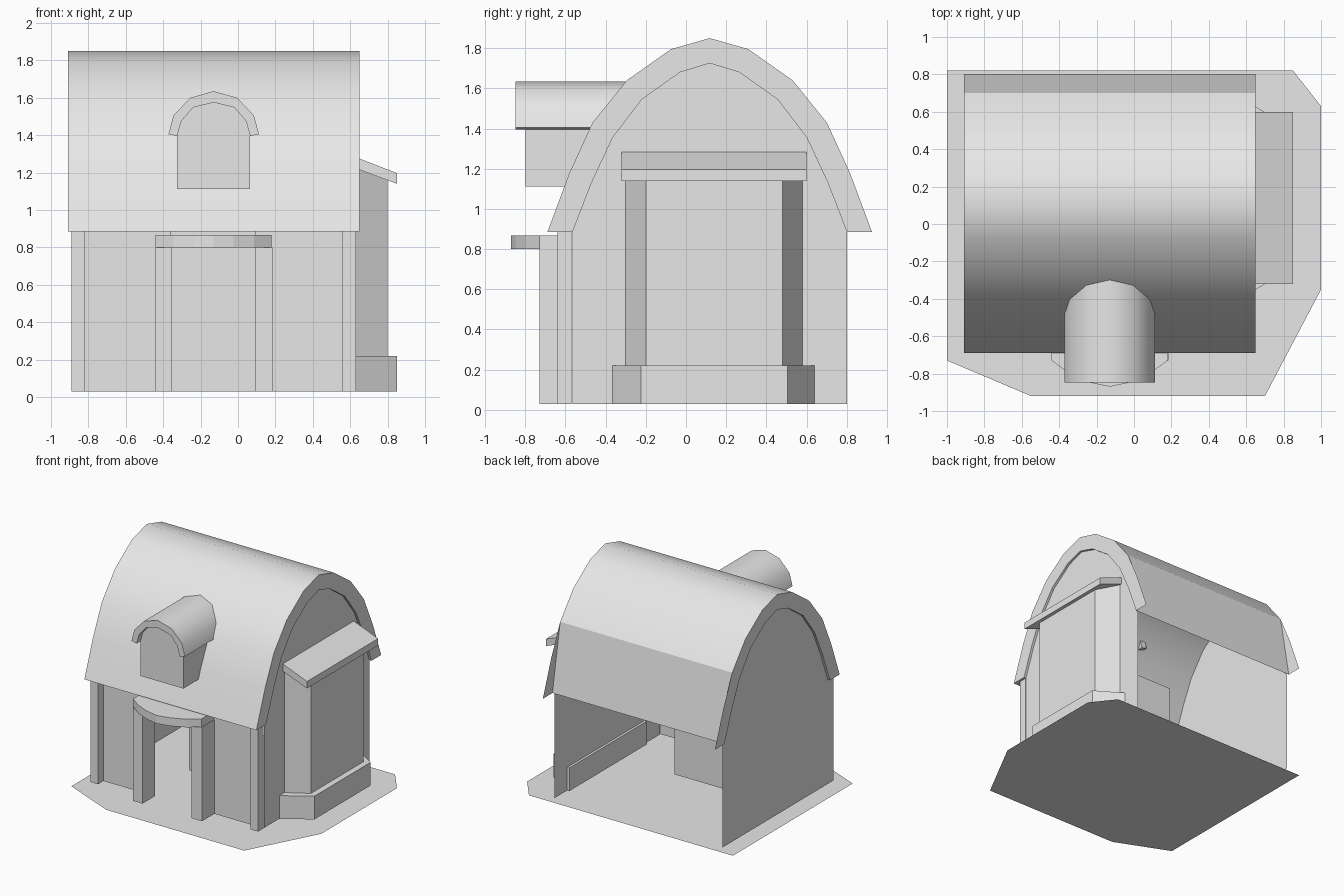
import bpy, math

cube = bpy.data.objects.get("Cube")
if cube:
    bpy.data.objects.remove(cube)

# One plain grey
grey = bpy.data.materials.new("plain_grey")
grey.use_nodes = True
grey.diffuse_color = (0.8, 0.8, 0.8, 1)
for node in grey.node_tree.nodes:
    if node.type == 'BSDF_PRINCIPLED':
        node.inputs["Base Color"].default_value = (0.8, 0.8, 0.8, 1)

FLOOR = 0.03
EAVE = 0.885


def make(name, verts, faces, smooth=()):
    mesh = bpy.data.meshes.new(name)
    mesh.from_pydata(verts, [], faces)
    mesh.materials.append(grey)
    for i in smooth:
        mesh.polygons[i].use_smooth = True
    mesh.update()
    obj = bpy.data.objects.new(name, mesh)
    bpy.context.collection.objects.link(obj)
    return obj


def prism(name, outline, lo, hi, place):
    """Solid between lo and hi; place(a, b, depth) gives the 3D point."""
    n = len(outline)
    verts = [place(a, b, d) for d in (lo, hi) for a, b in outline]
    faces = [tuple(reversed(range(n))), tuple(range(n, 2 * n))]
    faces += [(i, (i + 1) % n, n + (i + 1) % n, n + i) for i in range(n)]
    return make(name, verts, faces)


def upright(a, b, d):
    return (a, b, d)


def facing_front(a, b, d):
    return (a, -d, b)


def box(name, x0, x1, y0, y1, z0, z1):
    return prism(name, [(x0, y0), (x1, y0), (x1, y1), (x0, y1)], z0, z1, upright)


def mirrored(half, centre):
    """Complete a half profile, whose last point lies on the centre line."""
    return half + [(2 * centre - a, b) for a, b in reversed(half[:-1])]


def shell(name, outer, inner, lo, hi, place, flat=(), flip=False, outer_skin=None):
    """Thick curved sheet: smooth skins, flat ends and rims."""
    n = len(outer)
    skin = outer_skin or outer
    rings = [outer, inner]
    verts = [place(a, b, d) for d in (lo, hi) for ring in rings for a, b in ring]
    base = len(verts)
    verts += [place(a, b, d) for d in (lo, hi) for a, b in skin]
    m = len(skin)
    faces = [(base + i, base + i + 1, base + m + i + 1, base + m + i) for i in range(m - 1)]
    smooth = [i for i in range(m - 1) if i not in flat]
    for i in range(n - 1):
        smooth.append(len(faces))
        faces.append((n + i + 1, n + i, 3 * n + i, 3 * n + i + 1))
    for i in range(n - 1):
        faces.append((i + 1, i, n + i, n + i + 1))
        faces.append((2 * n + i, 2 * n + i + 1, 3 * n + i + 1, 3 * n + i))
    faces.append((0, 2 * n, 3 * n, n))
    if skin is outer:
        faces.append((n - 1, 2 * n - 1, 4 * n - 1, 3 * n - 1))
    if flip:
        faces = [tuple(reversed(f)) for f in faces]
    return make(name, verts, faces, smooth)


# Ground slab
make("ground", [(x, y, 0) for x, y in [
    (-1, 0.82), (-1, -0.73), (-0.55, -0.92), (0.7, -0.92),
    (1, -0.35), (1, 0.63), (0.85, 0.82)]], [tuple(range(7))])

# Main roof: arched shell whose lowest rear panel is pulled inward
MID = 0.118
outer = mirrored([(-0.69, EAVE), (-0.58, 1.18), (-0.465, 1.43), (-0.295, 1.64),
                  (-0.075, 1.795), (MID, 1.85)], MID)
inner = mirrored([(-0.565, EAVE), (-0.47, 1.13), (-0.365, 1.355), (-0.22, 1.545),
                  (-0.03, 1.68), (MID, 1.725)], MID)
rear_skin = outer[:-2] + [inner[-1]]
shell("roof", outer, inner, -0.91, 0.65, lambda a, b, d: (d, a, b),
      flat=(len(rear_skin) - 2,), flip=True, outer_skin=rear_skin)

# Gable walls
gable = [(inner[0][0], FLOOR)] + inner + [(inner[-1][0], FLOOR)]
for name, x, step in (("left_gable_wall", 0.63, -1), ("right_gable_wall", -0.89, 1)):
    loop = list(range(len(gable)))[::step]
    make(name, [(x, y, z) for y, z in gable], [tuple(loop)])

# Front wall panels on both sides of the doorway
for name, x0, x1 in (("front_wall_right", -0.89, -0.36), ("front_wall_left", 0.09, 0.63)):
    make(name, [(x0, -0.57, FLOOR), (x1, -0.57, FLOOR), (x1, -0.57, 0.9), (x0, -0.57, 0.9)],
         [(0, 1, 2, 3)])

# Corner posts and door jambs
box("corner_post_right", -0.89, -0.82, -0.64, -0.57, FLOOR, EAVE)
box("corner_post_left", 0.56, 0.63, -0.64, -0.57, FLOOR, EAVE)
box("door_jamb_right", -0.44, -0.355, -0.73, -0.57, FLOOR, 0.80)
box("door_jamb_left", 0.09, 0.185, -0.73, -0.57, FLOOR, 0.80)

# Curved canopy above the door
canopy = mirrored([(-0.44, -0.57), (-0.44, -0.73), (-0.345, -0.80),
                   (-0.235, -0.848), (-0.13, -0.87)], -0.13)
prism("door_canopy", canopy, 0.80, 0.867, upright)

# Screen inside, behind the doorway, facing the rear
make("inner_screen", [(-0.41, -0.05, FLOOR), (0.14, -0.05, FLOOR),
                      (0.14, -0.05, 0.95), (-0.41, -0.05, 0.95)], [(3, 2, 1, 0)])

# Side bay: plinth, body and sloping cap
prism("bay_plinth", [(0.61, -0.365), (0.63, -0.365), (0.85, -0.225), (0.85, 0.505),
                     (0.63, 0.64), (0.61, 0.64)], FLOOR, 0.22, upright)
plan = [(0.63, -0.30), (0.80, -0.20), (0.80, 0.48), (0.63, 0.58)]
bay = prism("bay_body", plan, 0.22, 1.2, upright)
for v in bay.data.vertices:
    if v.co.z > 1:
        v.co.z = 1.225 - 0.38 * (v.co.x - 0.63)
prism("bay_cap", [(0.61, 1.23), (0.85, 1.14), (0.85, 1.197), (0.61, 1.29)],
      -0.60, 0.32, facing_front)

# Dormer: arched body and overhanging arched roof
C = -0.13
arch_out = mirrored([(-0.372, 1.405), (-0.345, 1.505), (-0.255, 1.60), (C, 1.635)], C)
arch_in = mirrored([(-0.325, 1.395), (-0.303, 1.475), (-0.24, 1.548), (C, 1.575)], C)
body = [(0.065, 1.112)] + arch_in[::-1] + [(-0.325, 1.112)]
prism("dormer_body", body, 0.45, 0.80, facing_front)
shell("dormer_roof", arch_out, arch_in, 0.29, 0.848, facing_front, flip=True)
